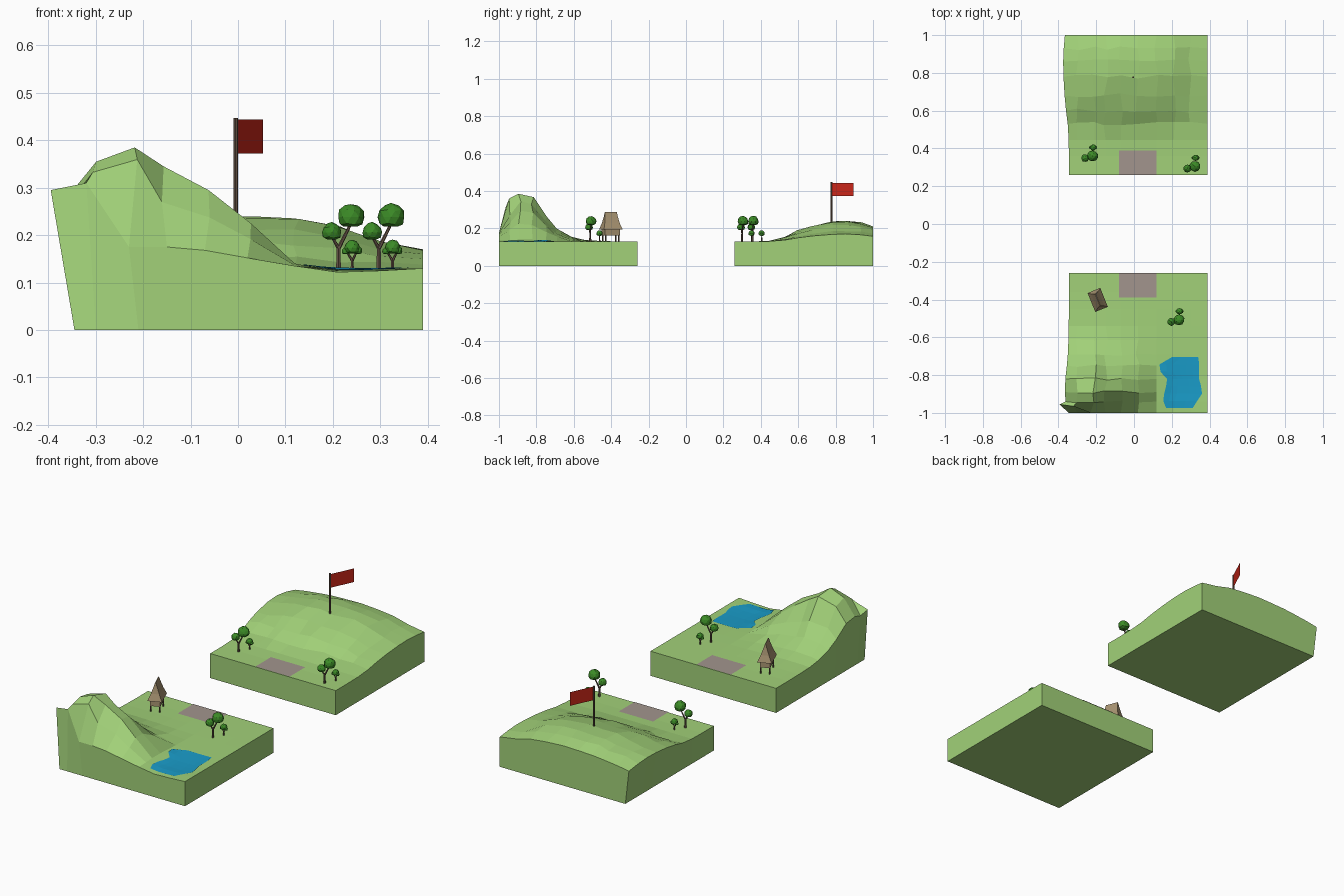
import bpy, bmesh, math, random
from mathutils import Vector, Matrix
from mathutils.bvhtree import BVHTree

if "Cube" in bpy.data.objects:
    bpy.data.objects.remove(bpy.data.objects["Cube"])

random.seed(4)
GROUND = 0.13


def mat(name, r, g, b):
    m = bpy.data.materials.new(name)
    m.diffuse_color = (r, g, b, 1)
    m.use_nodes = True
    m.node_tree.nodes["Principled BSDF"].inputs["Base Color"].default_value = m.diffuse_color
    return m


GRASS = mat("grass", .36, .64, .19)
WATER = mat("water", .01, .33, .58)
PATH = mat("path", .36, .30, .27)
THATCH = mat("thatch", .40, .30, .17)
WOOD = mat("wood", .13, .085, .06)
LEAF = mat("leaf", .045, .26, .02)
RED = mat("red_cloth", .60, .02, .01)


def finish(bm, name, material, recalc=True):
    if recalc:
        bmesh.ops.recalc_face_normals(bm, faces=bm.faces)
    me = bpy.data.meshes.new(name)
    bm.to_mesh(me)
    bm.free()
    me.materials.append(material)
    ob = bpy.data.objects.new(name, me)
    bpy.context.collection.objects.link(ob)
    return ob


def surface(bm, rows):
    """Quad sheet through rows of points."""
    vs = [[bm.verts.new(p) for p in row] for row in rows]
    for a, b in zip(vs, vs[1:]):
        for k in range(len(a) - 1):
            bm.faces.new((a[k], a[k + 1], b[k + 1], b[k]))
    return vs


def tile(name, xs, ys, point):
    """Land block: height sheet on top, walls down to a flat base."""
    bm = bmesh.new()
    top = surface(bm, [[point(i, j) for i in range(len(xs))] for j in range(len(ys))])
    nx, ny = len(xs) - 1, len(ys) - 1
    ring = ([(i, 0) for i in range(nx)] + [(nx, j) for j in range(ny)]
            + [(i, ny) for i in range(nx, 0, -1)] + [(0, j) for j in range(ny, 0, -1)])
    base = [bm.verts.new((xs[i], ys[j], 0)) for i, j in ring]
    for k in range(len(ring)):
        n = (k + 1) % len(ring)
        a, b = ring[k], ring[n]
        bm.faces.new((top[a[1]][a[0]], top[b[1]][b[0]], base[n], base[k]))
    bm.faces.new(base)
    bmesh.ops.recalc_face_normals(bm, faces=bm.faces)
    tree = BVHTree.FromBMesh(bm)
    finish(bm, name, GRASS)
    return tree


# Front tile: steep mountain ridge, scaled along y, with its own front edge row
XS = [-.345, -.30, -.21, -.15, -.07, .02, .12, .21, .30, .39]
RIDGE = [.31, .355, .385, .345, .295, .225, .14, .123, .124, .13]
YA = [-1, -.94, -.89, -.82, -.75, -.69, -.61, -.54, -.45, -.36, -.26]
RISE_A = [1, .9, 1, .93, .52, .27, .10, .03, .01, 0, 0]
FRONT = [(-.395, -.955, .295), (-.32, -.965, .31), (-.23, -1, .175), (-.15, -1, .175),
         (-.07, -1, .168), (.02, -1, .152), (.12, -1, .135), (.21, -1, .122),
         (.30, -1, .125), (.39, -1, .13)]


def mountain(i, j):
    if j == 0:
        return FRONT[i]
    g = RISE_A[j] * (.8 if i == 0 else 1)
    if j == 1 and i > 2:
        g = .65
    x, y = XS[i], YA[j]
    if i == 0:
        x -= .025 * g
    elif i < 6 and .05 < g:
        x += random.uniform(-.012, .012)
        y += random.uniform(-.008, .008)
    return x, y, GROUND + (RIDGE[i] - GROUND) * g


land_a = tile("mountain_tile", XS, YA, mountain)

# Back tile: broad rounded hill
HILL = [.20, .215, .23, .238, .242, .245, .236, .222, .19, .17]
YB = [.26, .36, .445, .53, .60, .68, .78, .86, .93, 1]
RISE_B = [0, 0, .03, .2, .5, .75, .95, 1, .9, .7]


def hill(i, j):
    x, y, g = XS[i], YB[j], RISE_B[j]
    z = GROUND + (HILL[i] - GROUND) * g
    if i == 0:
        x -= .03 * g
    elif 0 < i < 9 and 2 < j < 9:
        x += random.uniform(-.012, .012)
        y += random.uniform(-.012, .012)
        z += random.uniform(-.006, .004)
    return x, y, z


land_b = tile("hill_tile", XS, YB, hill)


def drop(tree, x, y, lift):
    hit = tree.ray_cast(Vector((x, y, 2)), Vector((0, 0, -1)))[0]
    return x, y, hit.z + lift


# Pond draped on the low corner of the front tile
bm = bmesh.new()
EDGES = [(.17, .31), (.155, .335), (.16, .36), (.17, .355), (.175, .345),
         (.14, .345), (.135, .345), (.20, .34)]
rows = []
for k, (a, b) in enumerate(EDGES):
    y = -.975 + k * .27 / 7
    rows.append([drop(land_a, a + (b - a) * t / 6, y, .003) for t in range(7)])
surface(bm, rows)
finish(bm, "pond", WATER)

# Paths at the facing edges of both tiles
for name, y0, y1 in (("path_front", -.39, -.26), ("path_back", .26, .39)):
    bm = bmesh.new()
    z = GROUND + .002
    surface(bm, [[(-.08, y0, z), (.12, y0, z)], [(-.08, y1, z), (.12, y1, z)]])
    finish(bm, name, PATH)


def rod(bm, a, b, r1, r2, sides=6):
    a, b = Vector(a), Vector(b)
    d = b - a
    m = Matrix.Translation((a + b) / 2) @ d.to_track_quat('Z', 'Y').to_matrix().to_4x4()
    bmesh.ops.create_cone(bm, cap_ends=True, segments=sides, radius1=r1, radius2=r2,
                          depth=d.length, matrix=m)


# Tree groups: a forked tree with two crowns and a small one beside it
CROWNS = [((.026, .005, .108), .029), ((-.014, -.006, .076), .021), ((.029, .05, .043), .017)]


def trees(name, x, y):
    o = Vector((x, y, GROUND))
    bm = bmesh.new()
    fork = (0, 0, .042)
    small = Vector((.029, .05, 0))
    rod(bm, (0, 0, -.005), fork, .006, .0045)
    rod(bm, fork, (.024, .004, .09), .0045, .003)
    rod(bm, fork, (-.013, -.005, .065), .004, .003)
    rod(bm, small - Vector((0, 0, .005)), small + Vector((0, 0, .022)), .004, .003)
    rod(bm, small + Vector((0, 0, .016)), small + Vector((-.011, 0, .034)), .003, .002)
    rod(bm, small + Vector((0, 0, .016)), small + Vector((.009, 0, .034)), .003, .002)
    bmesh.ops.translate(bm, verts=bm.verts, vec=o)
    finish(bm, name + "_trunks", WOOD)
    bm = bmesh.new()
    lumps = CROWNS + [((.016, .05, .036), .009), ((.040, .05, .037), .010)]
    for c, r in lumps:
        vs = bmesh.ops.create_icosphere(bm, subdivisions=2, radius=r)["verts"]
        for v in vs:
            v.co *= random.uniform(.93, 1.05)
            if v.co.z < -.6 * r:
                v.co.z = -.7 * r
            v.co += Vector(c) + o
    finish(bm, name + "_crowns", LEAF)


trees("front_trees", .212, -.512)
trees("back_right_trees", .297, .30)
trees("back_left_trees", -.245, .355)

# Stilt hut with a flared thatched roof (local y is the ridge direction)
PLACE = Matrix.Translation((-.192, -.402, 0)) @ Matrix.Rotation(math.radians(22), 4, 'Z')
bm = bmesh.new()
loops = []
for w, l, z in ((.036, .054, .193), (.021, .043, .228), (.009, .037, .262), (.001, .034, .287)):
    loops.append([(-w, -l, z), (w, -l, z), (w, l, z), (-w, l, z), (-w, -l, z)])
vs = surface(bm, loops)
bmesh.ops.remove_doubles(bm, verts=bm.verts, dist=.0005)
bmesh.ops.holes_fill(bm, edges=[e for e in bm.edges if e.is_boundary], sides=0)
bm.transform(PLACE)
finish(bm, "hut_roof", THATCH)

bm = bmesh.new()
bmesh.ops.create_cube(bm, size=1, matrix=Matrix.Translation((0, 0, .18)) @ Matrix.Diagonal((.05, .085, .034, 1)))
bm.transform(PLACE)
finish(bm, "hut_walls", THATCH)

bm = bmesh.new()
for sx in (-1, 1):
    for sy in (-1, 1):
        rod(bm, (sx * .022, sy * .038, .125), (sx * .022, sy * .038, .168), .004, .004)
bm.transform(PLACE)
finish(bm, "hut_stilts", WOOD)

# Flag on the hill top
bm = bmesh.new()
rod(bm, (-.005, .777, .22), (-.005, .777, .447), .005, .005, 8)
finish(bm, "flag_pole", WOOD)
bm = bmesh.new()
surface(bm, [[(-.002, .777, .372), (.053, .895, .372)], [(-.002, .777, .444), (.053, .895, .444)]])
finish(bm, "flag", RED)
